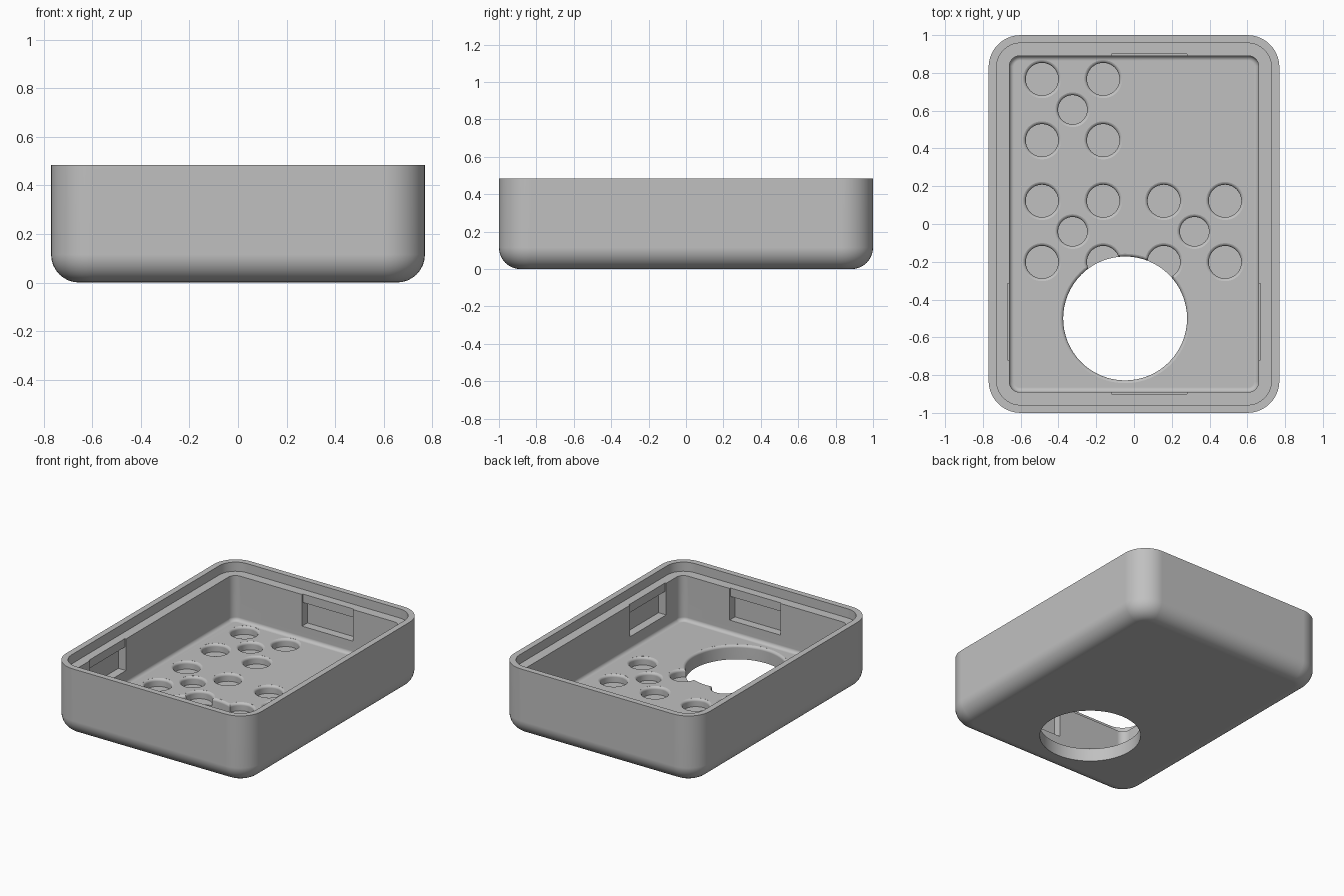
import bpy, bmesh, math

if "Cube" in bpy.data.objects:
    bpy.data.objects.remove(bpy.data.objects["Cube"], do_unlink=True)

HX, HY, TOP = 0.77, 1.0, 0.485      # outer half sizes and height
LEDGE, FLOOR = 0.42, 0.10           # lid ledge and cavity floor heights
WALL = 0.11                         # wall thickness

grey = bpy.data.materials.new("plastic grey")
grey.use_nodes = True
grey.diffuse_color = (0.53, 0.53, 0.53, 1)
grey.node_tree.nodes["Principled BSDF"].inputs["Base Color"].default_value = (0.53, 0.53, 0.53, 1)


def make_object(name, bm):
    bmesh.ops.recalc_face_normals(bm, faces=bm.faces)
    mesh = bpy.data.meshes.new(name)
    bm.to_mesh(mesh)
    bm.free()
    mesh.materials.append(grey)
    obj = bpy.data.objects.new(name, mesh)
    bpy.context.collection.objects.link(obj)
    return obj


def loft(name, rings):
    """Skin a stack of closed point rings and cap both ends."""
    bm = bmesh.new()
    loops = [[bm.verts.new(p) for p in ring] for ring in rings]
    n = len(loops[0])
    for a, b in zip(loops, loops[1:]):
        for i in range(n):
            j = (i + 1) % n
            bm.faces.new((a[i], a[j], b[j], b[i]))
    bm.faces.new(loops[0])
    bm.faces.new(loops[-1])
    return make_object(name, bm)


def rounded_rect(inset, radius, z, steps=10):
    pts = []
    for k, (sx, sy) in enumerate(((1, 1), (-1, 1), (-1, -1), (1, -1))):
        cx, cy = sx * (HX - inset - radius), sy * (HY - inset - radius)
        for s in range(steps + 1):
            a = math.pi / 2 * (k + s / steps)
            pts.append((cx + radius * math.cos(a), cy + radius * math.sin(a), z))
    return pts


def circle(x, y, r, z, n=64):
    return [(x + r * math.cos(2 * math.pi * i / n), y + r * math.sin(2 * math.pi * i / n), z)
            for i in range(n)]


# Case: outer shell, rim, lid ledge and cavity in one skin
R, CORNER = 0.115, 0.17
rings = []
for s in range(9):
    a = math.pi / 2 * s / 8
    inset = R * (1 - math.sin(a))
    rings.append(rounded_rect(inset, CORNER - inset, R * (1 - math.cos(a))))
rings += [rounded_rect(0, CORNER, TOP),
          rounded_rect(0.042, CORNER - 0.042, TOP),
          rounded_rect(0.042, CORNER - 0.042, LEDGE),
          rounded_rect(WALL, 0.055, LEDGE)]
f = 0.025
for s in range(6):
    a = math.pi / 2 * s / 5
    inset = f * (1 - math.cos(a))
    rings.append(rounded_rect(WALL + inset, 0.055 - inset, FLOOR + f * (1 - math.sin(a))))
case = loft("case", rings)


def cut(cutter):
    mod = case.modifiers.new("cut", 'BOOLEAN')
    mod.operation = 'DIFFERENCE'
    mod.solver = 'EXACT'
    mod.object = cutter
    bpy.context.view_layer.objects.active = case
    bpy.ops.object.modifier_apply(modifier=mod.name)
    bpy.data.objects.remove(cutter, do_unlink=True)


def cut_round(x, y, r, bottom, flare=0.018):
    """Round hole down to bottom, with a softened edge at the cavity floor."""
    rings = [circle(x, y, r, bottom)]
    for s in range(6):
        a = math.radians(80) * s / 5
        rings.append(circle(x, y, r + flare * (1 - math.cos(a)), FLOOR - flare * (1 - math.sin(a))))
    rings.append(circle(x, y, r + flare * (1 - math.cos(a)), FLOOR + 0.05))
    cut(loft("round_cutter", rings))


def cut_box(x0, x1, y0, y1, z0, z1):
    cut(loft("box_cutter", [[(x0, y0, z), (x1, y0, z), (x1, y1, z), (x0, y1, z)] for z in (z0, z1)]))


# Large opening through the floor
cut_round(-0.047, -0.5, 0.328, -0.1)

# Pockets in groups of five: four corners and a smaller centre
D = 0.162
for gx, gy in ((-0.325, 0.605), (-0.325, -0.04), (0.32, -0.04)):
    cut_round(gx, gy, 0.077, 0.045)
    for sx in (-1, 1):
        for sy in (-1, 1):
            cut_round(gx + sx * D, gy + sy * D, 0.086, 0.045)

# Snap recesses in the walls: shallow lead-in above a deeper slot
for side in (-1, 1):
    for depth, z0, z1 in ((0.009, 0.33, LEDGE + 0.02), (0.06, 0.195, 0.36)):
        ys = sorted((side * (HY - WALL - 0.03), side * (HY - WALL + depth)))
        cut_box(-0.12, 0.28, *ys, z0, z1)
        xs = sorted((side * (HX - WALL - 0.03), side * (HX - WALL + depth)))
        cut_box(*xs, -0.72, -0.315, z0, z1)

# Smooth fillets, crisp edges, flat large faces
bpy.ops.object.select_all(action='DESELECT')
case.select_set(True)
bpy.context.view_layer.objects.active = case
bpy.ops.object.shade_smooth_by_angle(angle=math.radians(30))
weighted = case.modifiers.new("weighted normals", 'WEIGHTED_NORMAL')
weighted.keep_sharp = True
